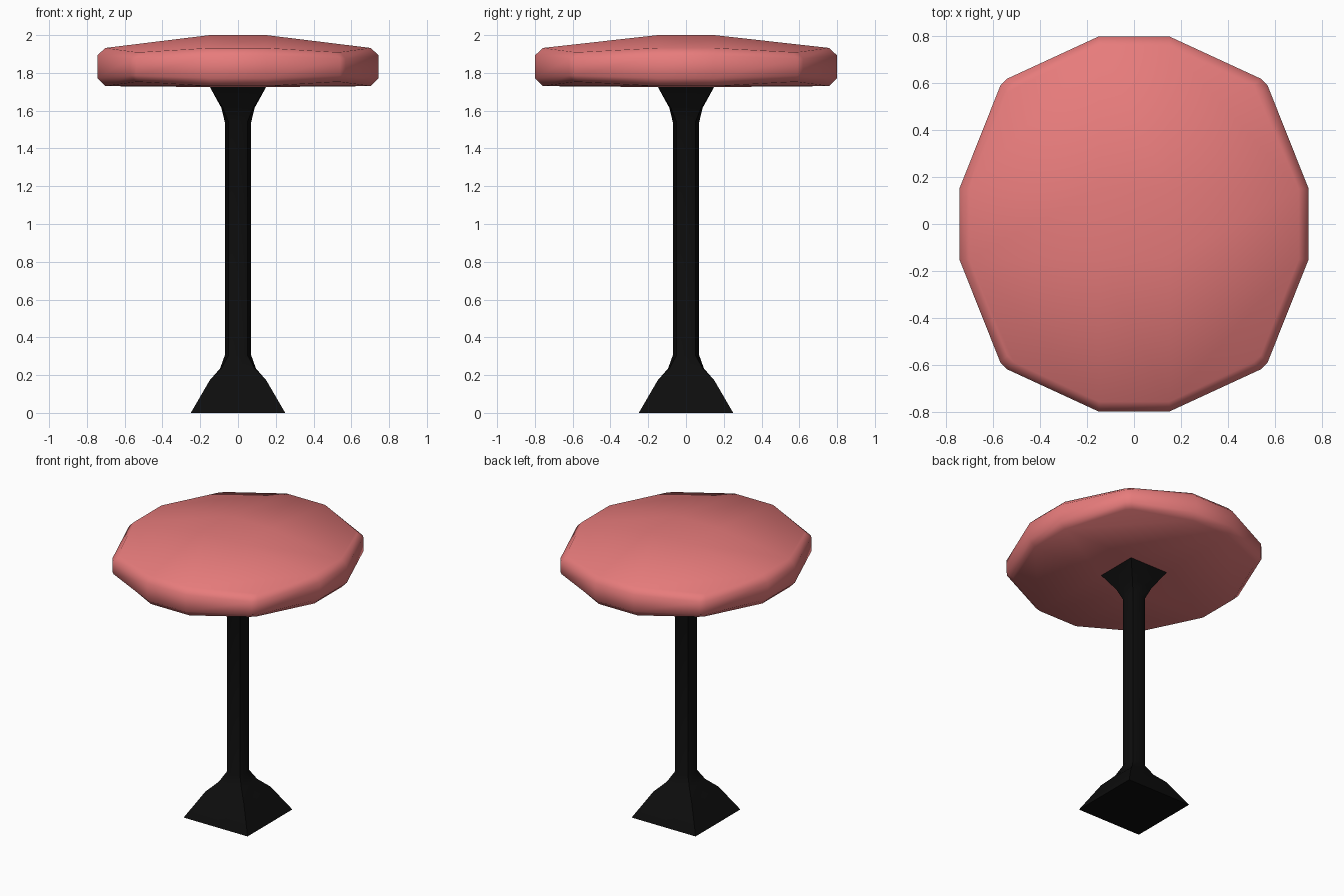
import bpy, bmesh

if "Cube" in bpy.data.objects:
    bpy.data.objects.remove(bpy.data.objects["Cube"])


def material(name, rgb):
    m = bpy.data.materials.new(name)
    m.diffuse_color = (*rgb, 1)
    m.use_nodes = True
    m.node_tree.nodes["Principled BSDF"].inputs["Base Color"].default_value = m.diffuse_color
    return m


def finish(bm, name, mat):
    bmesh.ops.recalc_face_normals(bm, faces=bm.faces)
    me = bpy.data.meshes.new(name)
    bm.to_mesh(me)
    bm.free()
    ob = bpy.data.objects.new(name, me)
    bpy.context.collection.objects.link(ob)
    me.materials.append(mat)
    for p in me.polygons:
        p.use_smooth = True
    return ob


def bridge(bm, a, b):
    n = len(a)
    for i in range(n):
        bm.faces.new((a[i], a[(i + 1) % n], b[(i + 1) % n], b[i]))


def mirrored_ring(bm, quarter):
    """Repeat a quarter outline around all four quadrants, anticlockwise."""
    pts = []
    for sx, sy, step in ((1, 1, 1), (-1, 1, -1), (-1, -1, 1), (1, -1, -1)):
        pts += [(sx * x, sy * y, z) for x, y, z in quarter[::step]]
    return [bm.verts.new(p) for p in pts]


# Cushion: faceted rounded disc with a bevelled rim
def cushion_ring(bm, inset, z_side, z_corner):
    k = inset * 0.7
    return mirrored_ring(bm, [
        (0.745 - inset, 0.15, z_side), (0.57 - k, 0.59 - k, z_corner),
        (0.54 - k, 0.62 - k, z_corner), (0.15, 0.80 - inset, z_side)])


def cap(bm, ring, z):
    c = [bm.verts.new((sx * 0.15, sy * 0.15, z))
         for sx, sy in ((1, 1), (-1, 1), (-1, -1), (1, -1))]
    bm.faces.new(c)
    for q in range(4):
        bm.faces.new([c[q]] + ring[4 * q:4 * q + 4])
        bm.faces.new((c[q], ring[4 * q + 3], ring[(4 * q + 4) % 16], c[(q + 1) % 4]))


bm = bmesh.new()
rings = [cushion_ring(bm, *r) for r in (
    (0.042, 1.73, 1.752), (0.0, 1.772, 1.785),
    (0.0, 1.892, 1.875), (0.042, 1.932, 1.91))]
for a, b in zip(rings, rings[1:]):
    bridge(bm, a, b)
cap(bm, rings[0], 1.725)
cap(bm, rings[-1], 2.0)
finish(bm, "seat_cushion", material("soft red", (0.8, 0.2, 0.2)))

# Pedestal: square foot and top plate blending into an octagonal post
bm = bmesh.new()
prev = None
rings = []
for z, mid, corner in ((0, 0.25, 0.25), (0.172, 0.15, 0.15), (0.235, 0.095, 0.088),
                       (0.305, 0.07, 0.05), (1.54, 0.07, 0.05),
                       (1.615, 0.088, 0.08), (1.727, 0.15, 0.15)):
    m, c = mid, corner
    rings.append([bm.verts.new((x, y, z)) for x, y in (
        (m, 0), (c, c), (0, m), (-c, c), (-m, 0), (-c, -c), (0, -m), (c, -c))])
for a, b in zip(rings, rings[1:]):
    bridge(bm, a, b)
bm.faces.new(rings[0])
bm.faces.new(rings[-1])
post = finish(bm, "pedestal", material("black metal", (0.004, 0.004, 0.004)))
bpy.ops.object.select_all(action='DESELECT')
post.select_set(True)
bpy.context.view_layer.objects.active = post
bpy.ops.object.shade_smooth_by_angle(angle=0.6)
